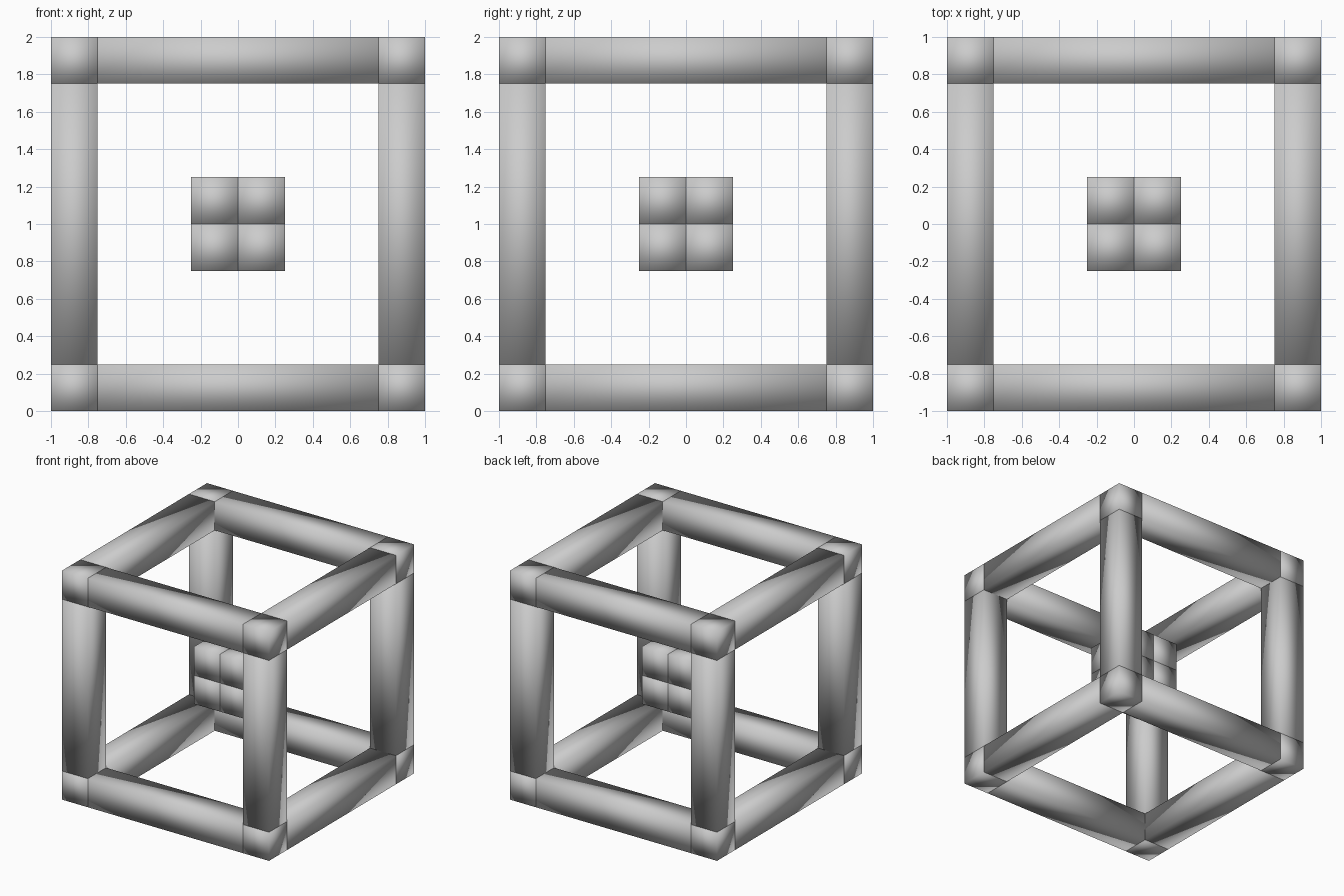
import bpy
from itertools import product

if "Cube" in bpy.data.objects:
    bpy.data.objects.remove(bpy.data.objects["Cube"])

T = 0.25          # bar thickness
R = 1 - T / 2     # distance of bar centres from the cube centre


def block(name, centre, size):
    """Smooth-shaded box; the model centre sits at z = 1."""
    x, y, z = centre
    bpy.ops.mesh.primitive_cube_add(size=1, location=(x, y, z + 1))
    ob = bpy.context.object
    ob.name = name
    for v in ob.data.vertices:
        v.co = [c * s for c, s in zip(v.co, size)]
    for p in ob.data.polygons:
        p.use_smooth = True
    return ob


# Corner blocks of the frame and the 2 x 2 x 2 cluster in the middle
for signs in product((-1, 1), repeat=3):
    block("corner_block", [s * R for s in signs], (T, T, T))
    block("core_block", [s * T / 2 for s in signs], (T, T, T))

# Twelve frame bars, four along each axis
for axis, label in enumerate(("width_bar", "depth_bar", "upright_bar")):
    for a, b in product((-R, R), repeat=2):
        centre, size = [a, b], [T, T]
        centre.insert(axis, 0)
        size.insert(axis, 2 - 2 * T)
        block(label, centre, size)
